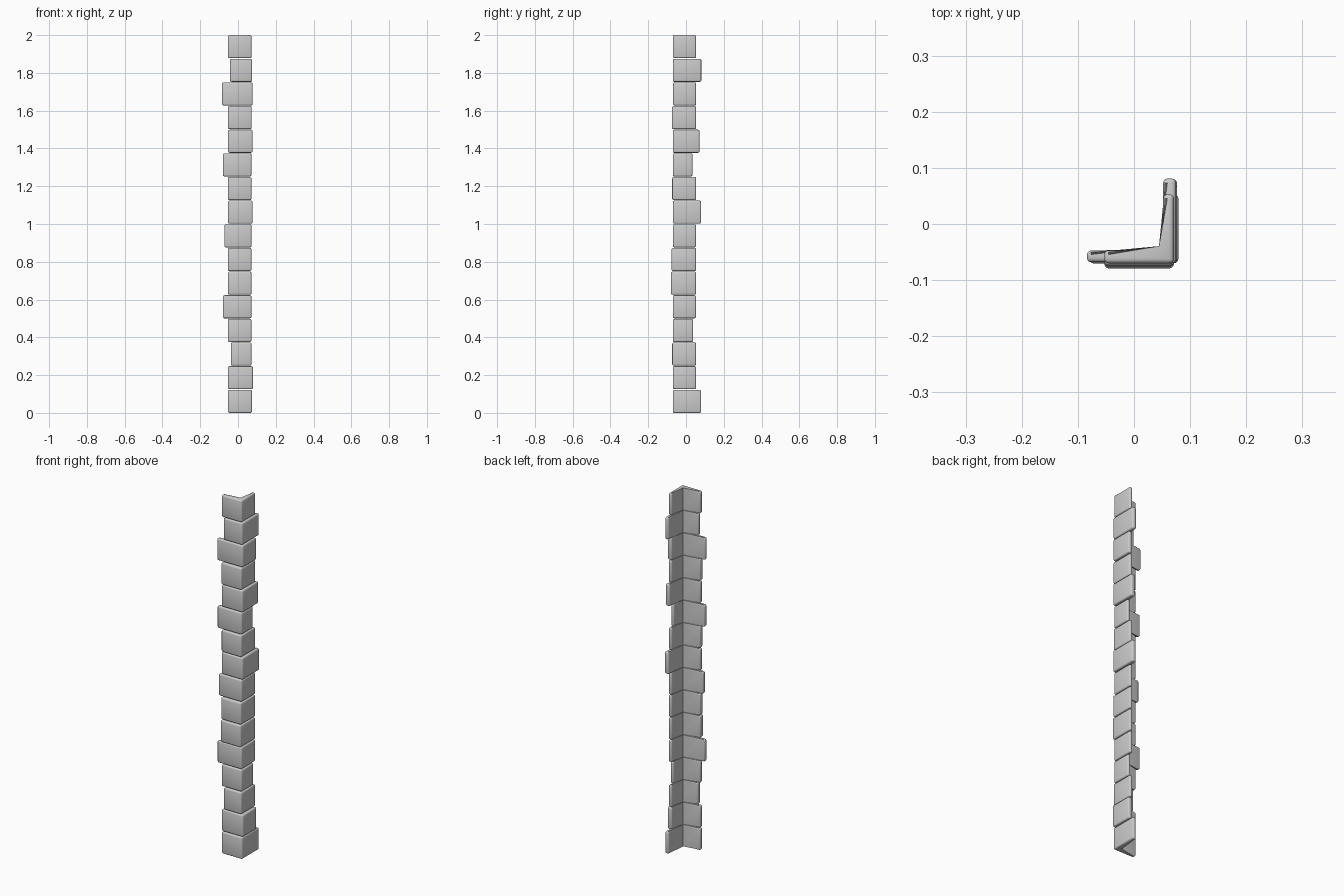
import bpy, bmesh, math

if "Cube" in bpy.data.objects:
    bpy.data.objects.remove(bpy.data.objects["Cube"])

# Column of L-shaped corner stones, listed bottom to top:
# (left end x, back end y, outer right x, outer front y)
STONES = [
    (-0.053, 0.080, 0.074, -0.070), (-0.053, 0.053, 0.079, -0.070),
    (-0.038, 0.053, 0.071, -0.073), (-0.053, 0.038, 0.071, -0.070),
    (-0.080, 0.053, 0.071, -0.070), (-0.053, 0.053, 0.071, -0.079),
    (-0.053, 0.053, 0.071, -0.076), (-0.071, 0.053, 0.071, -0.070),
    (-0.053, 0.080, 0.077, -0.070), (-0.053, 0.053, 0.071, -0.073),
    (-0.080, 0.034, 0.071, -0.070), (-0.053, 0.071, 0.077, -0.070),
    (-0.053, 0.053, 0.072, -0.074), (-0.084, 0.053, 0.077, -0.068),
    (-0.042, 0.081, 0.075, -0.070), (-0.053, 0.053, 0.071, -0.070),
]
INNER_X, INNER_Y = 0.052, -0.047
HEIGHT, PITCH = 0.122, 0.1252


def corner_stone(i, left, back, right, front):
    """Extruded L profile with rounded outer edges and a crisp inner corner."""
    z = i * PITCH
    profile = [(left, front), (right, front), (right, back),
               (INNER_X, back), (INNER_X, INNER_Y), (left, INNER_Y)]
    bm = bmesh.new()
    low = [bm.verts.new((x, y, z)) for x, y in profile]
    high = [bm.verts.new((x, y, z + HEIGHT)) for x, y in profile]
    bm.faces.new(low[::-1])
    bm.faces.new(high)
    n = len(profile)
    for k in range(n):
        j = (k + 1) % n
        bm.faces.new((low[k], low[j], high[j], high[k]))
    inner = {low[4], high[4]}
    edges = [e for e in bm.edges if set(e.verts) != inner]
    bmesh.ops.bevel(bm, geom=edges, offset=0.0075, offset_type='OFFSET',
                    segments=3, profile=0.5, affect='EDGES', clamp_overlap=True)
    bmesh.ops.recalc_face_normals(bm, faces=bm.faces)
    mesh = bpy.data.meshes.new(f"corner_stone_{i + 1:02d}")
    bm.to_mesh(mesh)
    bm.free()
    ob = bpy.data.objects.new(mesh.name, mesh)
    bpy.context.collection.objects.link(ob)
    return ob


stones = [corner_stone(i, *s) for i, s in enumerate(STONES)]

# Smooth the rounded edges
for ob in stones:
    ob.select_set(True)
bpy.context.view_layer.objects.active = stones[0]
bpy.ops.object.shade_smooth_by_angle(angle=math.radians(40))
